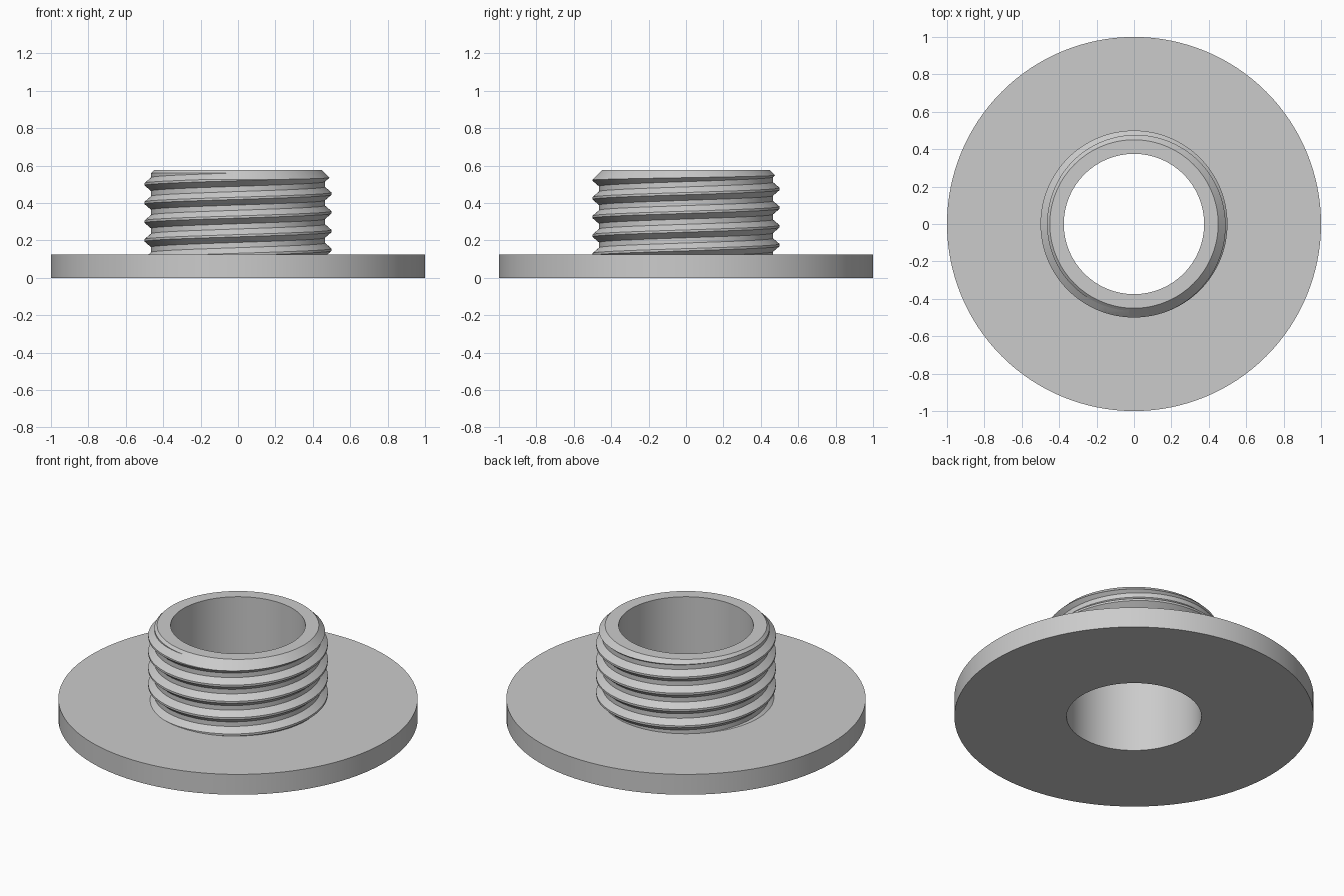
import bpy, bmesh, math

cube = bpy.data.objects.get("Cube")
if cube:
    bpy.data.objects.remove(cube, do_unlink=True)

SEGMENTS = 128
BORE, FLANGE_R, FLANGE_TOP, TOP = 0.375, 1.0, 0.125, 0.575
ROOT, CREST, PITCH = 0.465, 0.5, 0.1

gray = bpy.data.materials.new("plain gray")
gray.use_nodes = True
color = (0.6, 0.6, 0.6, 1)
gray.diffuse_color = color
gray.node_tree.nodes["Principled BSDF"].inputs["Base Color"].default_value = color


def make_object(name, bm):
    bmesh.ops.recalc_face_normals(bm, faces=bm.faces)
    mesh = bpy.data.meshes.new(name)
    bm.to_mesh(mesh)
    bm.free()
    mesh.materials.append(gray)
    obj = bpy.data.objects.new(name, mesh)
    bpy.context.collection.objects.link(obj)
    return obj


def ring_point(bm, r, i, z):
    a = math.tau * i / SEGMENTS
    return bm.verts.new((r * math.cos(a), r * math.sin(a), z))


def lathe(name, profile):
    """Revolve a closed (radius, height) profile around z."""
    bm = bmesh.new()
    cols = [[ring_point(bm, r, i, z) for r, z in profile] for i in range(SEGMENTS)]
    n = len(profile)
    for i in range(SEGMENTS):
        a, b = cols[i], cols[(i + 1) % SEGMENTS]
        for j in range(n):
            k = (j + 1) % n
            bm.faces.new((a[j], b[j], b[k], a[k]))
    return make_object(name, bm)


def threaded_rod(name, start, turns):
    """Solid rod with a right-handed helical thread, longer than needed."""
    section = [(CREST, -0.006), (CREST, 0.006), (ROOT, 0.036), (ROOT, PITCH - 0.036)]
    step = len(section)
    bm = bmesh.new()
    cols = []
    for i in range(SEGMENTS):
        lift = start + PITCH * i / SEGMENTS
        # the first column carries one extra pitch to close the helix
        count = turns + (i == 0)
        cols.append([ring_point(bm, r, i, lift + PITCH * t + dz)
                     for t in range(count) for r, dz in section])
    for i in range(SEGMENTS):
        last = i == SEGMENTS - 1
        a = cols[i]
        b = cols[0][step:] if last else cols[i + 1]
        for j in range(turns * step - 1):
            bm.faces.new((a[j], b[j], b[j + 1], a[j + 1]))
    # fan caps close both ends
    rim = [e for e in bm.edges if e.is_boundary]
    middle = start + PITCH * turns / 2
    low = bm.verts.new((0, 0, start))
    high = bm.verts.new((0, 0, start + PITCH * (turns + 0.5)))
    for e in rim:
        tip = low if e.verts[0].co.z < middle else high
        bm.faces.new((e.verts[0], e.verts[1], tip))
    return make_object(name, bm)


def smooth(obj):
    bpy.ops.object.select_all(action="DESELECT")
    obj.select_set(True)
    bpy.context.view_layer.objects.active = obj
    bpy.ops.object.shade_smooth_by_angle(angle=math.radians(25))


# Flat round flange with the bore through it
flange = lathe("flange", [(BORE, 0), (FLANGE_R, 0), (FLANGE_R, FLANGE_TOP), (BORE, FLANGE_TOP)])

# Chamfered tube blank, cut down to the thread shape
neck = lathe("threaded_neck", [(BORE, FLANGE_TOP), (0.55, FLANGE_TOP), (0.55, TOP - 0.1),
                               (0.45, TOP), (BORE, TOP)])
rod = threaded_rod("thread_cutter", PITCH / 2 - 3 * PITCH, 10)
rod.hide_render = True

cut = neck.modifiers.new("thread", "BOOLEAN")
cut.operation = "INTERSECT"
cut.solver = "EXACT"
cut.object = rod
bpy.context.view_layer.objects.active = neck
bpy.ops.object.modifier_apply(modifier=cut.name)
bpy.data.objects.remove(rod, do_unlink=True)

for part in (flange, neck):
    smooth(part)
